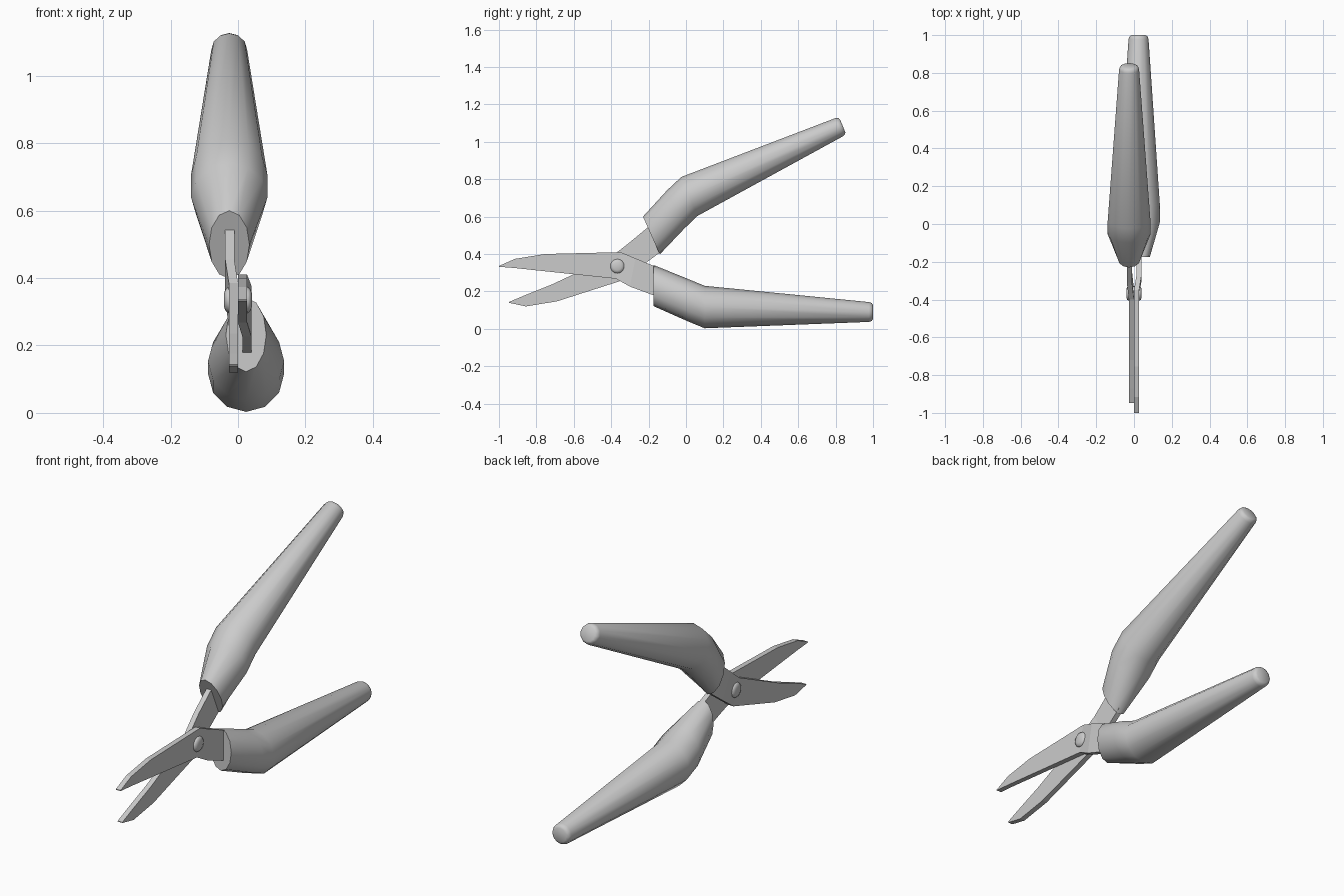
import bpy, bmesh, math
from mathutils import Vector

if "Cube" in bpy.data.objects:
    bpy.data.objects.remove(bpy.data.objects["Cube"])


def finish(name, bm, smooth=None):
    bmesh.ops.recalc_face_normals(bm, faces=bm.faces)
    me = bpy.data.meshes.new(name)
    bm.to_mesh(me)
    bm.free()
    ob = bpy.data.objects.new(name, me)
    bpy.context.collection.objects.link(ob)
    if smooth:
        bpy.ops.object.select_all(action='DESELECT')
        ob.select_set(True)
        bpy.context.view_layer.objects.active = ob
        bpy.ops.object.shade_smooth_by_angle(angle=math.radians(smooth))
    return ob


def loft(name, rings, smooth=None):
    """Bridge equal-length rings of points and cap both ends."""
    bm = bmesh.new()
    loops = [[bm.verts.new(p) for p in r] for r in rings]
    n = len(loops[0])
    for a, b in zip(loops, loops[1:]):
        for i in range(n):
            j = (i + 1) % n
            bm.faces.new((a[i], a[j], b[j], b[i]))
    bm.faces.new(loops[0])
    bm.faces.new(loops[-1])
    return finish(name, bm, smooth)


def ellipse(x, top, bottom, rx, n=12):
    """Elliptical ring through a top and a bottom (y, z) point."""
    t, b = Vector((x, *top)), Vector((x, *bottom))
    c, v = (t + b) / 2, (t - b) / 2
    return [c + v * math.cos(2 * math.pi * i / n)
            + Vector((rx * math.sin(2 * math.pi * i / n), 0, 0)) for i in range(n)]


def handle(name, x, sections):
    loft(name, [ellipse(x, *s) for s in sections], 40)


def blade(name, side, stations, thick=0.027):
    """Flat plate: each station is upper (y, z), lower (y, z), outward shift."""
    rings = []
    for up, lo, off in stations:
        a, b = side * off, side * (off + thick)
        rings.append([(a, *up), (b, *up), (b, *lo), (a, *lo)])
    loft(name, rings)


# Lower grip and the blade that joins it (right side)
handle("lower_handle", 0.024, [
    ((-0.175, 0.342), (-0.175, 0.122), 0.06),
    ((0.01, 0.267), (0.01, 0.04), 0.113),
    ((0.10, 0.23), (0.10, 0.003), 0.113),
    ((0.978, 0.143), (0.978, 0.037), 0.053),
    ((0.993, 0.138), (0.993, 0.042), 0.048),
    ((1.0, 0.127), (1.0, 0.053), 0.037)])
blade("upper_blade", 1, [
    ((-1.0, 0.336), (-1.0, 0.332), 0),
    ((-0.915, 0.374), (-0.915, 0.325), 0),
    ((-0.754, 0.40), (-0.754, 0.308), 0),
    ((-0.35, 0.41), (-0.375, 0.268), 0),
    ((-0.27, 0.377), (-0.30, 0.226), 0.013),
    ((-0.17, 0.335), (-0.17, 0.178), 0.013),
    ((-0.10, 0.29), (-0.10, 0.18), 0.013)])

# Upper grip and its blade (left side)
handle("upper_handle", -0.026, [
    ((-0.23, 0.60), (-0.14, 0.398), 0.06),
    ((-0.10, 0.742), (-0.01, 0.535), 0.113),
    ((-0.025, 0.812), (0.062, 0.604), 0.113),
    ((0.797, 1.126), (0.84, 1.030), 0.053),
    ((0.813, 1.127), (0.85, 1.040), 0.048),
    ((0.824, 1.119), (0.852, 1.051), 0.037)])
blade("lower_blade", -1, [
    ((-0.948, 0.143), (-0.946, 0.139), 0),
    ((-0.87, 0.176), (-0.856, 0.12), 0),
    ((-0.72, 0.236), (-0.69, 0.147), 0),
    ((-0.40, 0.385), (-0.35, 0.256), 0),
    ((-0.31, 0.455), (-0.245, 0.33), 0.011),
    ((-0.195, 0.55), (-0.13, 0.415), 0.011),
    ((-0.13, 0.60), (-0.08, 0.49), 0.011)])

# Pivot bolt with domed heads
loft("pivot_bolt", [[(x, -0.367 + r * math.cos(a), 0.335 + r * math.sin(a))
                     for a in (2 * math.pi * i / 16 for i in range(16))]
                    for x, r in ((-0.041, 0.022), (-0.036, 0.034), (-0.03, 0.038),
                                 (0.03, 0.038), (0.036, 0.034), (0.041, 0.022))], 40)
